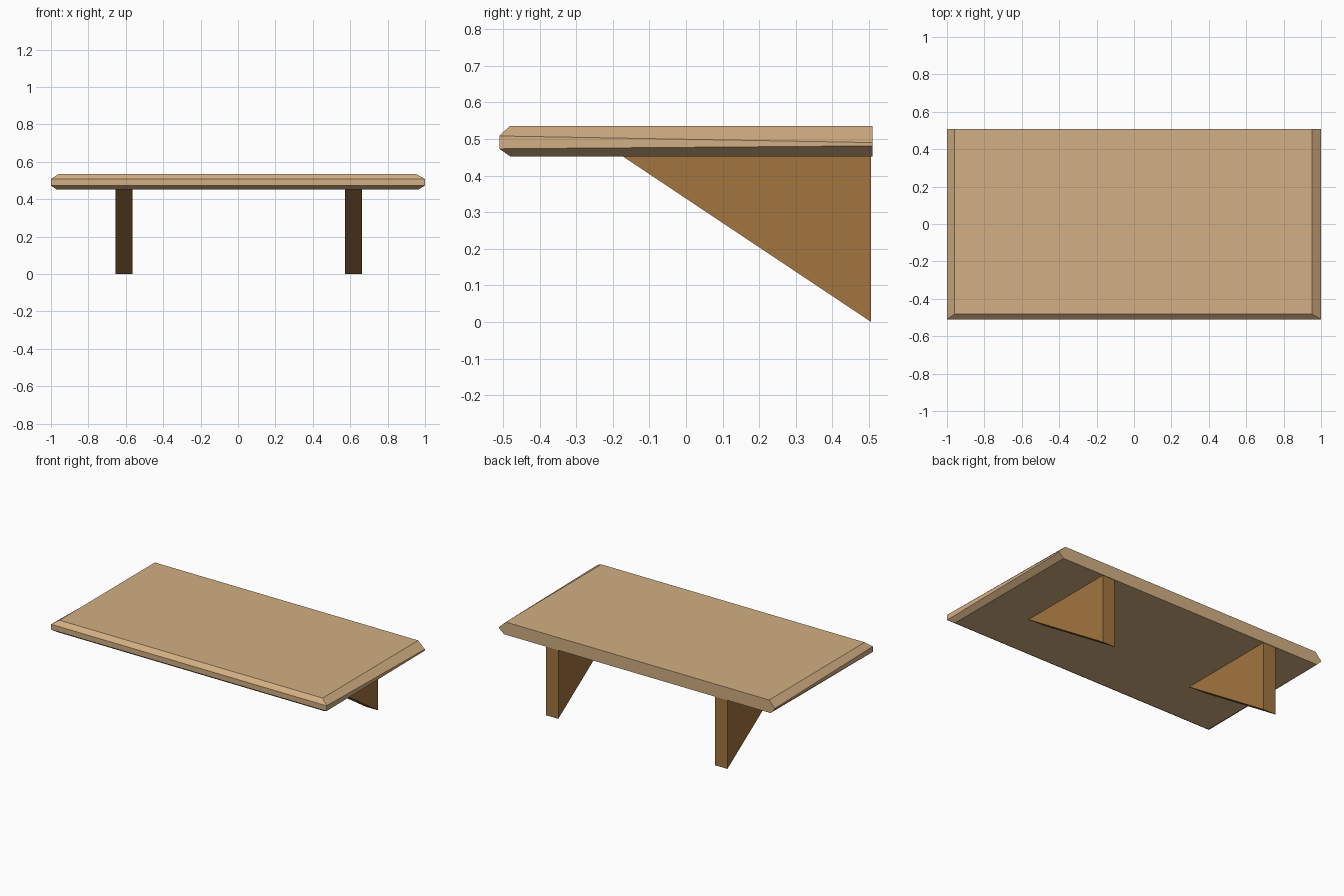
import bpy, bmesh

if "Cube" in bpy.data.objects:
    bpy.data.objects.remove(bpy.data.objects["Cube"])


def material(name, rgb):
    m = bpy.data.materials.new(name)
    m.diffuse_color = (*rgb, 1)
    m.use_nodes = True
    m.node_tree.nodes["Principled BSDF"].inputs["Base Color"].default_value = m.diffuse_color
    return m


def make(name, bm, mat):
    bmesh.ops.recalc_face_normals(bm, faces=bm.faces[:])
    me = bpy.data.meshes.new(name)
    bm.to_mesh(me)
    bm.free()
    me.materials.append(mat)
    ob = bpy.data.objects.new(name, me)
    bpy.context.collection.objects.link(ob)
    return ob


light_wood = material("light wood", (0.645, 0.429, 0.227))
dark_wood = material("dark wood", (0.361, 0.178, 0.05))

# Shelf board: four stacked rectangular rings, chamfered on all but the back.
# Each ring: left x, right x, front y, front z, back z
BACK = 0.509
rings = [(-0.97, 0.965, -0.48, 0.452, 0.452),
         (-1.0, 1.0, -0.51, 0.473, 0.481),
         (-1.0, 1.0, -0.51, 0.508, 0.490),
         (-0.96, 0.952, -0.482, 0.535, 0.535)]
bm = bmesh.new()
loops = [[bm.verts.new(p) for p in ((l, f, zf), (r, f, zf), (r, BACK, zb), (l, BACK, zb))]
         for l, r, f, zf, zb in rings]
bm.faces.new(loops[0])
bm.faces.new(loops[-1])
for a, b in zip(loops, loops[1:]):
    for i in (0, 1, 3):
        j = (i + 1) % 4
        bm.faces.new((a[i], a[j], b[j], b[i]))
# flat back end
bm.faces.new([lp[2] for lp in loops] + [lp[3] for lp in reversed(loops)])
make("shelf_board", bm, light_wood)

# Triangular brackets under the board, flush with the back
for name, x0, x1 in (("left_bracket", -0.655, -0.565), ("right_bracket", 0.573, 0.662)):
    bm = bmesh.new()
    tri = [bm.verts.new((x0, y, z)) for y, z in ((-0.172, 0.452), (0.506, 0.452), (0.506, 0.0))]
    face = bm.faces.new(tri)
    ext = bmesh.ops.extrude_face_region(bm, geom=[face])
    moved = [v for v in ext["geom"] if isinstance(v, bmesh.types.BMVert)]
    bmesh.ops.translate(bm, verts=moved, vec=(x1 - x0, 0, 0))
    make(name, bm, dark_wood)
